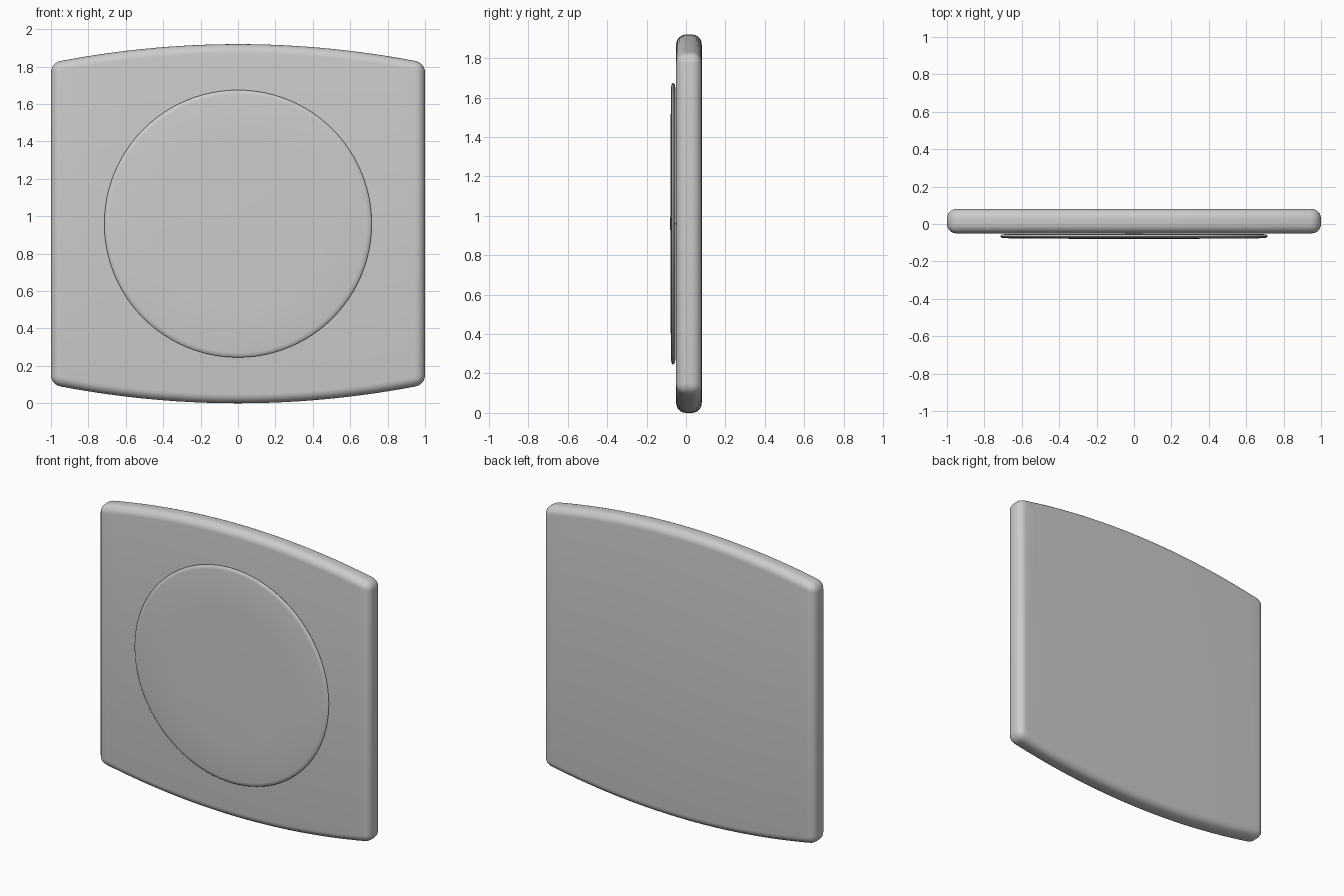
import bpy, bmesh, math

if "Cube" in bpy.data.objects:
    bpy.data.objects.remove(bpy.data.objects["Cube"])

CZ = 0.96  # centre height


def finish(name, bm):
    bmesh.ops.recalc_face_normals(bm, faces=bm.faces[:])
    mesh = bpy.data.meshes.new(name)
    bm.to_mesh(mesh)
    bm.free()
    ob = bpy.data.objects.new(name, mesh)
    bpy.context.collection.objects.link(ob)
    bpy.ops.object.select_all(action='DESELECT')
    bpy.context.view_layer.objects.active = ob
    ob.select_set(True)
    return ob


# Panel: arched top and bottom, straight sides, rounded all over
STEPS = 32
xs = [-1 + 2 * i / STEPS for i in range(STEPS + 1)]
half = lambda x: 0.96 - 0.10 * x * x
outline = [(x, CZ - half(x)) for x in xs] + [(x, CZ + half(x)) for x in reversed(xs)]
bm = bmesh.new()
face = bm.faces.new([bm.verts.new((x, -0.05, z)) for x, z in outline])
ext = bmesh.ops.extrude_face_region(bm, geom=[face])
bmesh.ops.translate(bm, vec=(0, 0.13, 0),
                    verts=[v for v in ext['geom'] if isinstance(v, bmesh.types.BMVert)])
panel = finish("panel", bm)
bev = panel.modifiers.new("rounding", 'BEVEL')
bev.width = 0.05
bev.segments = 6
bev.limit_method = 'ANGLE'
bev.angle_limit = math.radians(40)
bpy.ops.object.modifier_apply(modifier=bev.name)
bpy.ops.object.shade_smooth_by_angle(angle=math.radians(35))

# Disc: thin, slightly domed round plate on the front, lathed about y
profile = [(0, -0.080), (0.12, -0.0797), (0.45, -0.0785), (0.69, -0.076),
           (0.708, -0.073), (0.715, -0.066), (0.708, -0.057),
           (0.69, -0.054), (0, -0.052)]
bm = bmesh.new()
verts = [bm.verts.new((r, y, CZ)) for r, y in profile]
edges = [bm.edges.new(p) for p in zip(verts, verts[1:])]
bmesh.ops.spin(bm, geom=verts + edges, cent=(0, 0, CZ), axis=(0, 1, 0),
               angle=2 * math.pi, steps=96, use_merge=True)
bmesh.ops.remove_doubles(bm, verts=bm.verts[:], dist=0.0001)
finish("front_disc", bm)
bpy.ops.object.shade_smooth_by_angle(angle=math.radians(50))
